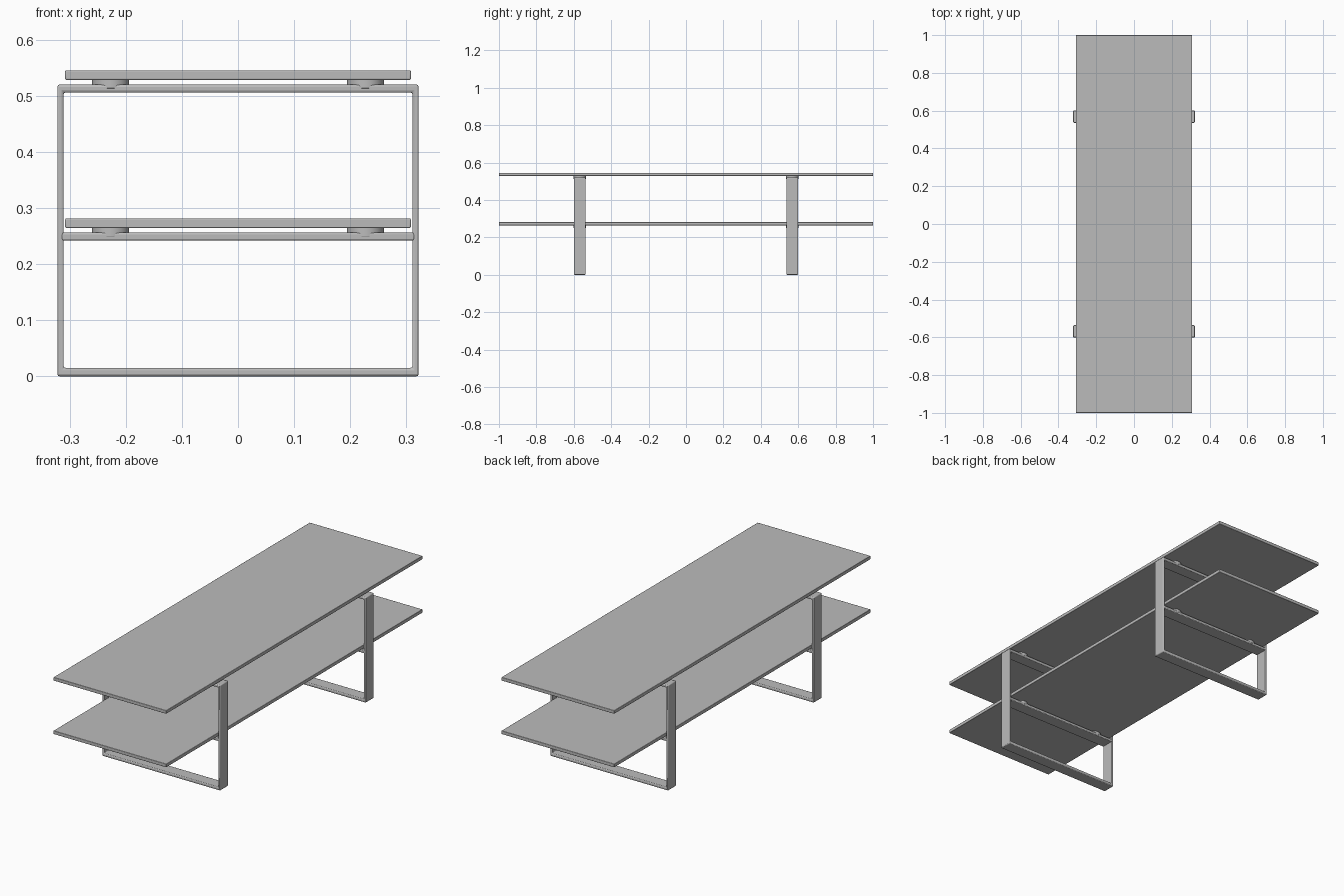
import bpy
import bmesh

cube = bpy.data.objects.get("Cube")
if cube:
    bpy.data.objects.remove(cube, do_unlink=True)

grey = bpy.data.materials.new("plain grey")
grey.use_nodes = True
colour = (0.5, 0.5, 0.5, 1)
grey.diffuse_color = colour
grey.node_tree.nodes["Principled BSDF"].inputs["Base Color"].default_value = colour

HALF_X, HEIGHT = 0.322, 0.52
BAR_Y, BAR_WIDTH = 0.568, 0.064


def finish(name, bm, bevel):
    """Turn a bmesh into a softly bevelled, smooth shaded object."""
    bmesh.ops.recalc_face_normals(bm, faces=bm.faces)
    mesh = bpy.data.meshes.new(name)
    bm.to_mesh(mesh)
    bm.free()
    mesh.materials.append(grey)
    obj = bpy.data.objects.new(name, mesh)
    bpy.context.collection.objects.link(obj)
    mod = obj.modifiers.new("soft edges", "BEVEL")
    mod.width = bevel
    mod.segments = 2
    mod.limit_method = "ANGLE"
    bpy.ops.object.select_all(action="DESELECT")
    obj.select_set(True)
    bpy.context.view_layer.objects.active = obj
    bpy.ops.object.shade_smooth_by_angle()
    return obj


def box(name, size, centre, bevel):
    bm = bmesh.new()
    bmesh.ops.create_cube(bm, size=1)
    bmesh.ops.scale(bm, vec=size, verts=bm.verts)
    bmesh.ops.translate(bm, vec=centre, verts=bm.verts)
    return finish(name, bm, bevel)


def frame(name, y):
    """Closed rectangular loop of flat bar standing across the table."""
    bm = bmesh.new()
    loops = []
    for x, low, high in ((HALF_X, 0, HEIGHT), (HALF_X - 0.011, 0.015, HEIGHT - 0.014)):
        corners = ((-x, low), (x, low), (x, high), (-x, high))
        loops.append([bm.verts.new((cx, y - BAR_WIDTH / 2, cz)) for cx, cz in corners])
    outer, inner = loops
    faces = []
    for i in range(4):
        j = (i + 1) % 4
        faces.append(bm.faces.new((outer[i], outer[j], inner[j], inner[i])))
    solid = bmesh.ops.extrude_face_region(bm, geom=faces, use_keep_orig=True)
    verts = [g for g in solid["geom"] if isinstance(g, bmesh.types.BMVert)]
    bmesh.ops.translate(bm, vec=(0, BAR_WIDTH, 0), verts=verts)
    return finish(name, bm, 0.004)


def pad(name, x, y, z):
    """Round spacer between a rail and its shelf."""
    bm = bmesh.new()
    bmesh.ops.create_cone(bm, cap_ends=True, segments=32, radius1=0.033,
                          radius2=0.033, depth=0.016)
    bmesh.ops.translate(bm, vec=(x, y, z), verts=bm.verts)
    return finish(name, bm, 0.001)


# Shelves
for name, z in (("upper_shelf", 0.537), ("lower_shelf", 0.273)):
    box(name, (0.616, 2, 0.017), (0, 0, z), 0.002)

# Leg frames with their middle rails and spacers
for end, y in (("front", -BAR_Y), ("back", BAR_Y)):
    frame(end + "_leg_frame", y)
    box(end + "_middle_rail", (0.63, BAR_WIDTH, 0.014), (0, y, 0.249), 0.003)
    for side, x in (("right", -0.227), ("left", 0.227)):
        pad(f"{end}_{side}_upper_pad", x, y, 0.521)
        pad(f"{end}_{side}_lower_pad", x, y, 0.257)
